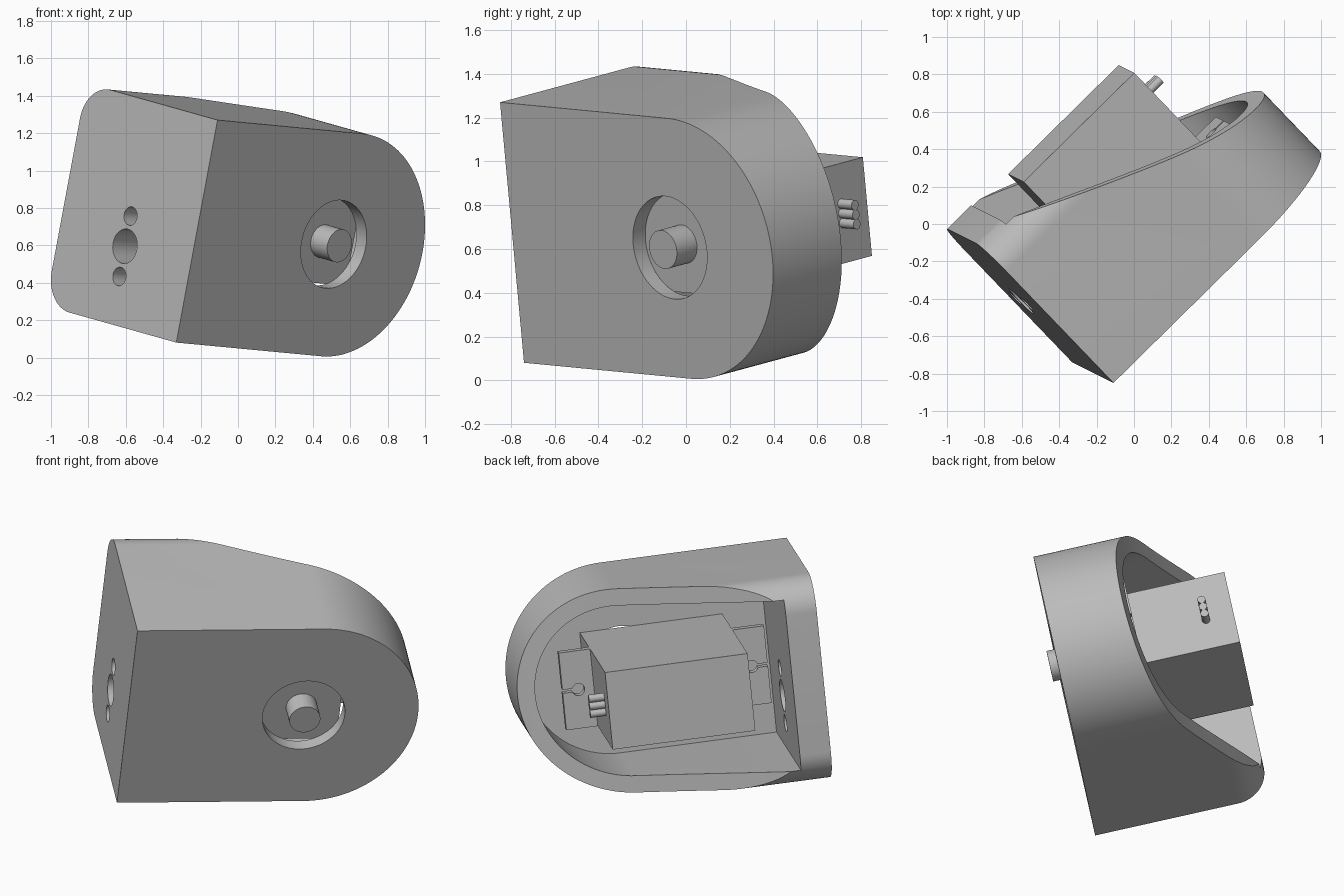
import bpy, bmesh
from math import sin, cos, pi, radians
from mathutils import Vector, Matrix, geometry

if "Cube" in bpy.data.objects:
    bpy.data.objects.remove(bpy.data.objects["Cube"])

# One plain grey for everything
grey = bpy.data.materials.new("plain grey")
grey.use_nodes = True
grey.diffuse_color = (0.5, 0.5, 0.5, 1)
grey.node_tree.nodes["Principled BSDF"].inputs["Base Color"].default_value = (0.5, 0.5, 0.5, 1)

# Tilted frame: local x along the plate, y into the depth, z up the plate
along = Vector((0.71, 0.70, -0.067)).normalized()
depth = Vector((0.181, -0.0905, 0.979)).cross(along).normalized()
up = along.cross(depth)
FRAME = Matrix.Translation((-0.33, -0.74, 0.08)) @ Matrix((along, depth, up)).transposed().to_4x4()


def prism(name, outline, axis, lo, hi):
    """Extrude a 2D outline along local axis 0, 1 or 2."""
    bm = bmesh.new()
    loops = []
    for h in (lo, hi):
        ring = []
        for p in outline:
            co = list(p)
            co.insert(axis, h)
            ring.append(bm.verts.new(co))
        loops.append(ring)
        bm.faces.new(ring)
    n = len(outline)
    for i in range(n):
        j = (i + 1) % n
        bm.faces.new((loops[0][i], loops[0][j], loops[1][j], loops[1][i]))
    bmesh.ops.recalc_face_normals(bm, faces=bm.faces)
    mesh = bpy.data.meshes.new(name)
    bm.to_mesh(mesh)
    bm.free()
    mesh.materials.append(grey)
    ob = bpy.data.objects.new(name, mesh)
    bpy.context.collection.objects.link(ob)
    ob.matrix_world = FRAME
    return ob


def arc(cx, cy, r, a0, a1, n):
    return [(cx + r * cos(radians(a0 + (a1 - a0) * i / n)),
             cy + r * sin(radians(a0 + (a1 - a0) * i / n))) for i in range(n + 1)]


def circle(cx, cy, r, n=40):
    return arc(cx, cy, r, 0, 360, n)[:-1]


def rect(x0, x1, y0, y1):
    return [(x0, y0), (x1, y0), (x1, y1), (x0, y1)]


def cut(ob, cutters):
    """Subtract each cutter in turn and remove it."""
    for c in cutters:
        c.hide_render = True
        mod = ob.modifiers.new("cut", "BOOLEAN")
        mod.operation = "DIFFERENCE"
        mod.solver = "EXACT"
        mod.object = c
        bpy.context.view_layer.update()
        dg = bpy.context.evaluated_depsgraph_get()
        mesh = bpy.data.meshes.new_from_object(ob.evaluated_get(dg))
        ob.modifiers.clear()
        ob.data = mesh
        bpy.data.objects.remove(c)


H, R, BEND, DEEP = 1.215, 0.6075, 1.09, 1.03   # housing height, end radius, bend, depth
WALL, FLOOR, SIDE = 0.1, 0.08, 0.18            # wall thicknesses
MID = H / 2
SHAFT = 1.03

# Housing: D-shaped block
housing = prism("housing", [(0, 0)] + arc(BEND, MID, R, -90, 90, 64) + [(0, H)], 1, 0, DEEP)

# Rounded back corners, curved back rim, cavity, shaft hole and cable holes
r = 0.19
top_corner = arc(DEEP - r, H - r, r, 90, 0, 16) + [(1.3, H - r), (1.3, 1.5), (DEEP - r, 1.5)]
low_corner = [(y, H - z) for y, z in top_corner]
rim = geometry.interpolate_bezier((0.16, 1.04), (0.7, 0.82), (1.15, 0.56), (1.75, 0.43), 32)
rim = [tuple(p)[:2] for p in rim] + [(2, 0.43), (2, 1.4), (0.16, 1.4)]
cavity = [(SIDE, WALL)] + arc(BEND, MID, R - WALL, -90, 90, 64) + [(SIDE, H - WALL)]
cutters = [prism("corner_cutter", c, 0, -0.5, 2.5) for c in (top_corner, low_corner)]
cutters += [prism("rim_cutter", rim, 2, -0.5, 2),
            prism("cavity_cutter", cavity, 1, FLOOR, 1.5),
            prism("shaft_hole_cutter", circle(SHAFT, MID, 0.24, 64), 1, -0.2, 0.2)]
for z, rad in ((0.26, 0.05), (0.425, 0.093), (0.59, 0.05)):
    cutters.append(prism("side_hole_cutter", circle(0.517, z, rad), 0, -0.2, 0.22))
cut(housing, cutters)

# Motor body with its output shaft
M0, M1, Z0, Z1 = 0.425, 1.257, 0.38, 0.84
parts = [housing,
         prism("motor_body", rect(M0, M1, Z0, Z1), 1, FLOOR + 0.005, 1.05),
         prism("output_shaft", circle(SHAFT, MID, 0.09, 48), 1, -0.045, 0.12)]

# Mounting tabs with open keyhole slots
zc = (Z0 + Z1) / 2
for name, base, s in (("left_mounting_tab", M1, 1), ("right_mounting_tab", M0, -1)):
    hole = [(base + s * x, z) for x, z in arc(0.09, zc, 0.036, -17, -343, 24)]
    outer = base + s * 0.183
    tab = [(base, Z0), (outer, Z0), (outer, zc - 0.0105)] + hole
    tab += [(outer, zc + 0.0105), (outer, Z1), (base, Z1)]
    parts.append(prism(name, tab, 1, 0.43, 0.478))

# Three cable stubs
for i in (-1, 0, 1):
    parts.append(prism("cable_stub", circle(0.887, zc + i * 0.045, 0.023, 24), 0, M1 - 0.02, M1 + 0.09))

# Smooth round surfaces, keep edges sharp
bpy.ops.object.select_all(action="DESELECT")
for ob in parts:
    ob.select_set(True)
bpy.context.view_layer.objects.active = housing
bpy.ops.object.shade_smooth_by_angle(angle=radians(30))
